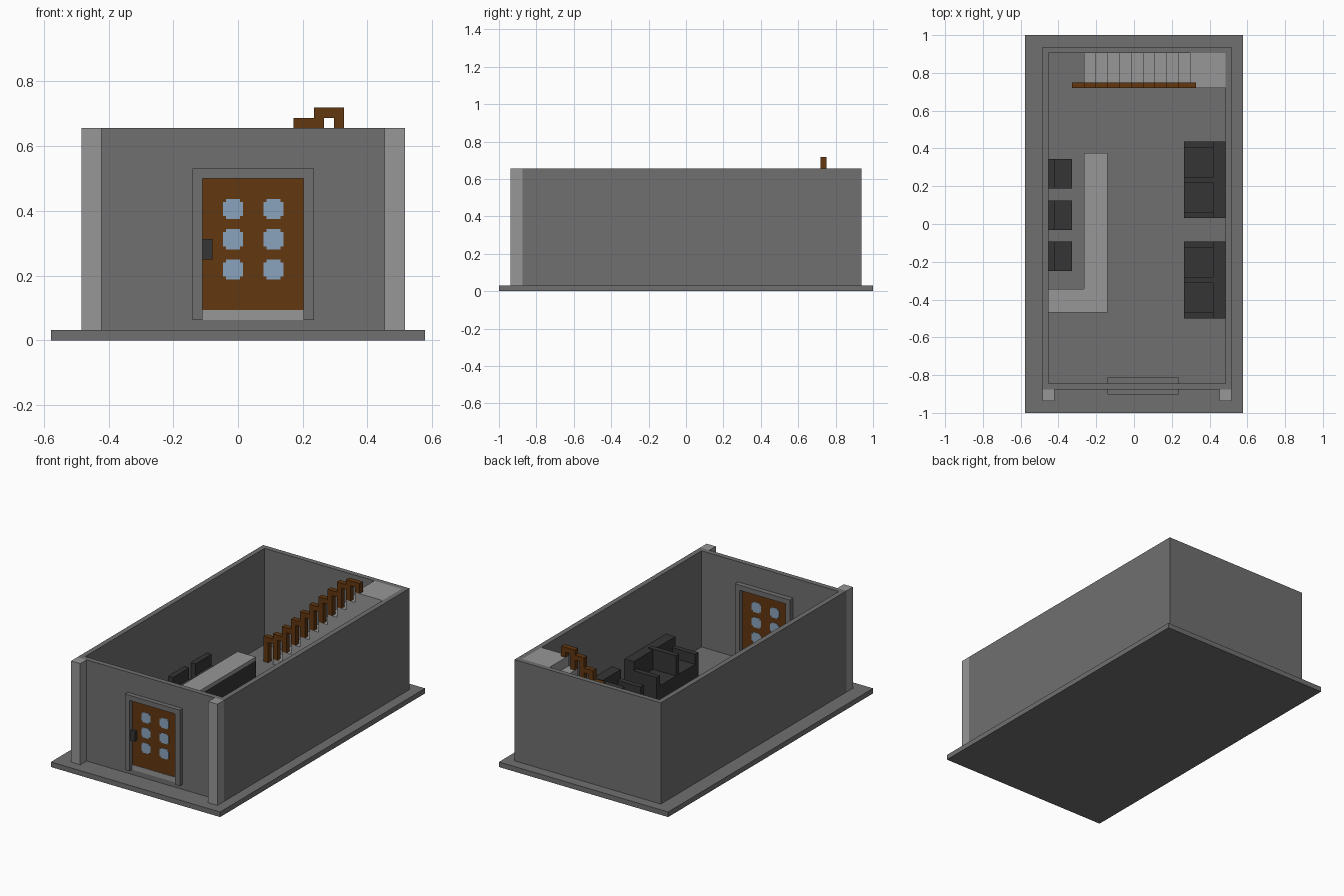
import bpy, bmesh

if "Cube" in bpy.data.objects:
    bpy.data.objects.remove(bpy.data.objects["Cube"], do_unlink=True)

U = 1 / 32  # modelling module: everything sits on this grid


def material(name, rgb):
    m = bpy.data.materials.new(name)
    m.use_nodes = True
    m.diffuse_color = (*rgb, 1)
    bsdf = m.node_tree.nodes["Principled BSDF"]
    bsdf.inputs["Base Color"].default_value = (*rgb, 1)
    bsdf.inputs["Roughness"].default_value = 0.8
    return m


GREY = material("concrete grey", (0.16, 0.16, 0.16))
LIGHT = material("light stone", (0.31, 0.31, 0.31))
DARK = material("dark grey", (0.036, 0.036, 0.036))
WOOD = material("brown wood", (0.12, 0.038, 0.005))
GLASS = material("pale blue glass", (0.26, 0.37, 0.51))


def to_world(x, y, z):
    return ((x - 18.5) * U, (y - 32) * U, z * U)


def finish(name, bm, mat):
    bmesh.ops.recalc_face_normals(bm, faces=bm.faces)
    mesh = bpy.data.meshes.new(name)
    bm.to_mesh(mesh)
    bm.free()
    mesh.materials.append(mat)
    ob = bpy.data.objects.new(name, mesh)
    bpy.context.scene.collection.objects.link(ob)
    return ob


def boxes(name, mat, *spans):
    """One object made of boxes given as (x0, x1, y0, y1, z0, z1) in modules."""
    bm = bmesh.new()
    for x0, x1, y0, y1, z0, z1 in spans:
        verts = bmesh.ops.create_cube(bm, size=1)["verts"]
        for v in verts:
            v.co = to_world(x1 if v.co.x > 0 else x0,
                            y1 if v.co.y > 0 else y0,
                            z1 if v.co.z > 0 else z0)
    return finish(name, bm, mat)


def prism(name, mat, profile, y0, y1):
    """Extrude an (x, z) outline from y0 to y1."""
    bm = bmesh.new()
    face = bm.faces.new([bm.verts.new(to_world(x, y0, z)) for x, z in profile])
    ext = bmesh.ops.extrude_face_region(bm, geom=[face])["geom"]
    bmesh.ops.translate(bm, vec=(0, (y1 - y0) * U, 0),
                        verts=[g for g in ext if isinstance(g, bmesh.types.BMVert)])
    return finish(name, bm, mat)


# Ground slab and raised room floor
boxes("base_slab", GREY, (0, 37, 0, 64, 0, 1))
boxes("room_floor", GREY, (4, 34, 5, 61, 1, 2))

# Walls, open at the top, with a doorway in the front one
boxes("side_and_back_walls", GREY,
      (3, 4, 4, 62, 1, 21), (34, 35, 4, 62, 1, 21), (4, 34, 61, 62, 1, 21))
boxes("front_wall", GREY,
      (4, 14, 4, 5, 1, 21), (26, 34, 4, 5, 1, 21),
      (14, 26, 4, 5, 17, 21), (14, 26, 4, 5, 1, 2))
for side, x in (("right", 3), ("left", 33)):
    boxes(f"{side}_front_pillar", LIGHT, (x, x + 2, 2, 4, 1, 21))

# Door frame, threshold, door, panes and handle
boxes("door_frame", GREY,
      (14, 15, 3.1, 6, 2, 17), (25, 26, 3.1, 6, 2, 17), (15, 25, 3.1, 6, 16, 17))
boxes("threshold", LIGHT, (15, 25, 3.9, 5.1, 2, 3))
boxes("door", WOOD, (15, 25, 4, 5, 3, 16))
for row, z in enumerate((7, 10, 13)):
    for col, x in enumerate((18, 22)):
        # notched square pane on both faces of the door
        for y0, y1 in ((3.94, 4), (5, 5.06)):
            boxes(f"door_pane_{row}_{col}", GLASS,
                  (x - 1, x + 1, y0, y1, z - 0.7, z + 0.7),
                  (x - 0.7, x + 0.7, y0, y1, z + 0.7, z + 1),
                  (x - 0.7, x + 0.7, y0, y1, z - 1, z - 0.7))
boxes("door_handle", DARK, (15, 16, 3.4, 5.6, 8, 10))

# Staircase: nine steps and a landing
outline = [(10, 2)]
for i in range(9):
    outline += [(10 + 2 * i, 3 + 2 * i), (12 + 2 * i, 3 + 2 * i)]
outline += [(28, 21), (34, 21), (34, 2)]
prism("staircase", LIGHT, outline, 55, 61)

# Stepped handrail: a post on every step and a bar from post to post
tops = [7] + list(range(8, 23, 2)) + [23]
feet = [2] + [3 + 2 * i for i in range(9)] + [21]
rail = []
for j, foot in enumerate(feet):
    top = tops[min(j, 9)]
    rail.append((8 + 2 * j, 9 + 2 * j, 55, 56, foot, top))
    if j < 10:
        rail.append((9 + 2 * j, 10 + 2 * j, 55, 56, top - 1, top))
boxes("stair_rail", WOOD, *rail)

# L-shaped counter
boxes("counter_body", DARK, (10, 14, 17, 44, 2, 8), (4, 10, 17, 21, 2, 8))
boxes("counter_top", LIGHT, (10, 14, 17, 44, 8, 8.7), (4, 10, 17, 21, 8, 8.7))

# Chairs behind the counter
for i, y in enumerate((24, 31, 38)):
    boxes(f"chair_{i + 1}", DARK,
          (5, 8, y, y + 5, 2, 5), (4, 5, y, y + 5, 2, 7.2))

# Two sofas along the opposite wall
for i, y in enumerate((16, 33)):
    boxes(f"sofa_{i + 1}", DARK,
          (32, 34, y, y + 13, 2, 8.8),
          (27, 32, y, y + 1, 2, 7), (27, 32, y + 12, y + 13, 2, 7),
          (27, 32, y + 1, y + 12, 2, 5),
          (27, 33, y + 6, y + 7, 5, 9))
